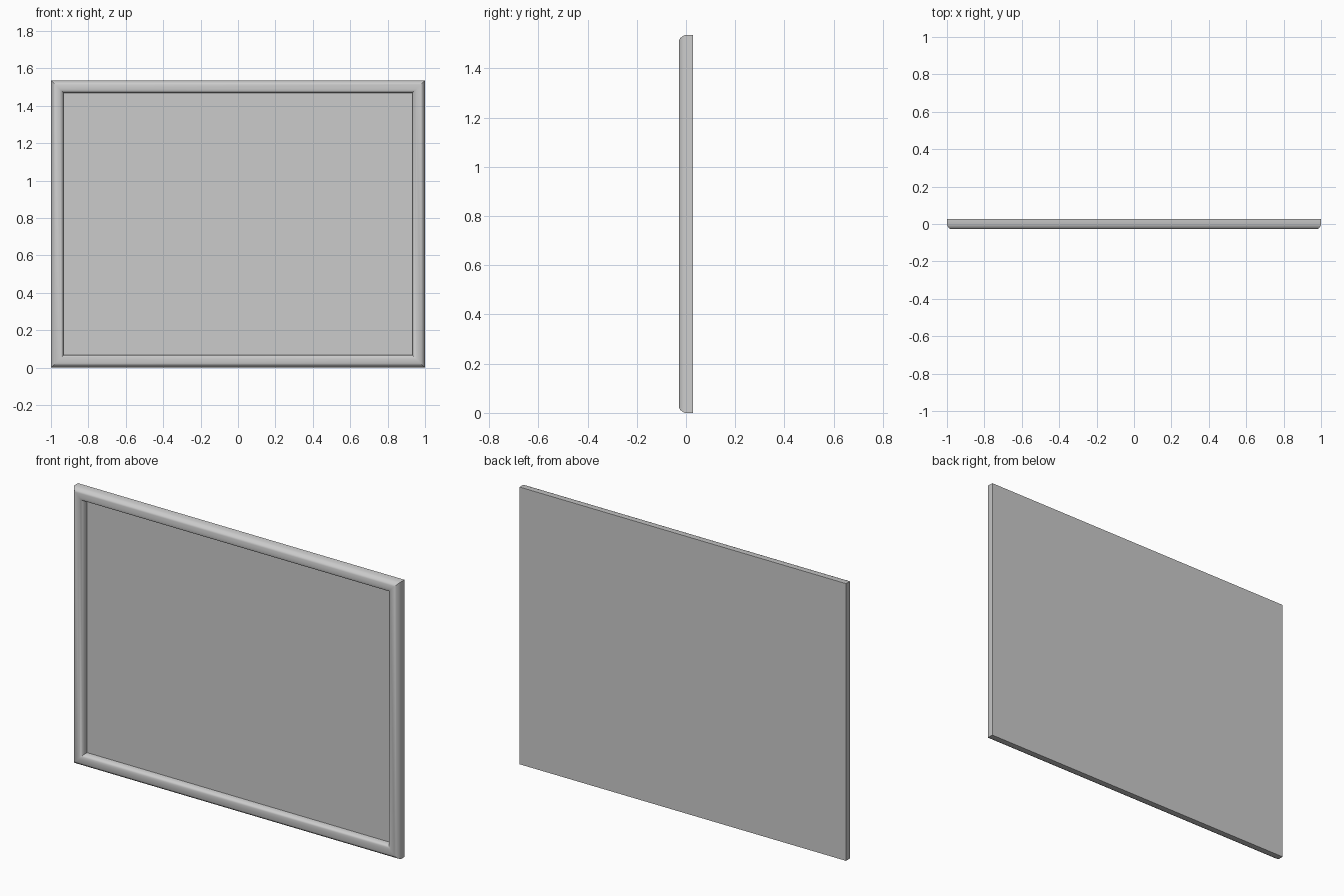
import bpy
import bmesh
from math import radians

cube = bpy.data.objects.get("Cube")
if cube:
    bpy.data.objects.remove(cube, do_unlink=True)

WIDTH, HEIGHT = 2.0, 1.535
BACK, PANEL_Y, RAIL = 0.028, 0.012, 0.067

grey = bpy.data.materials.new("plain_grey")
grey.use_nodes = True
colour = (0.6, 0.6, 0.6, 1)
grey.diffuse_color = colour
grey.node_tree.nodes["Principled BSDF"].inputs["Base Color"].default_value = colour


def finish(name, bm):
    bmesh.ops.recalc_face_normals(bm, faces=bm.faces)
    mesh = bpy.data.meshes.new(name)
    bm.to_mesh(mesh)
    bm.free()
    obj = bpy.data.objects.new(name, mesh)
    bpy.context.collection.objects.link(obj)
    mesh.materials.append(grey)
    return obj


def rectangle(bm, inset, y):
    x, low, high = WIDTH / 2 - inset, inset, HEIGHT - inset
    return [bm.verts.new((px, y, pz))
            for px, pz in ((-x, low), (x, low), (x, high), (-x, high))]


def stack(name, profile):
    """Mitred rectangular rings joined along a profile, capped at both ends."""
    bm = bmesh.new()
    rings = [rectangle(bm, inset, y) for inset, y in profile]
    for a, b in zip(rings, rings[1:]):
        for i in range(4):
            j = (i + 1) % 4
            bm.faces.new((a[i], a[j], b[j], b[i]))
    bm.faces.new(rings[0])
    bm.faces.new(rings[-1])
    return finish(name, bm)


# Moulded frame: flat back and sides, rounded bead, straight inner wall
frame = stack("frame", [
    (0, BACK), (0, -0.005), (0.006, -0.016), (0.013, -0.024),
    (0.022, -0.028), (0.046, -0.028), (0.055, -0.025),
    (0.062, -0.019), (RAIL, -0.01), (RAIL, PANEL_Y + 0.004)])

# Recessed flat panel inside the frame
panel = stack("panel", [(RAIL, PANEL_Y + 0.006), (RAIL, PANEL_Y)])

bpy.ops.object.select_all(action="DESELECT")
for obj in (frame, panel):
    obj.select_set(True)
bpy.context.view_layer.objects.active = frame
bpy.ops.object.shade_smooth_by_angle(angle=radians(32))
